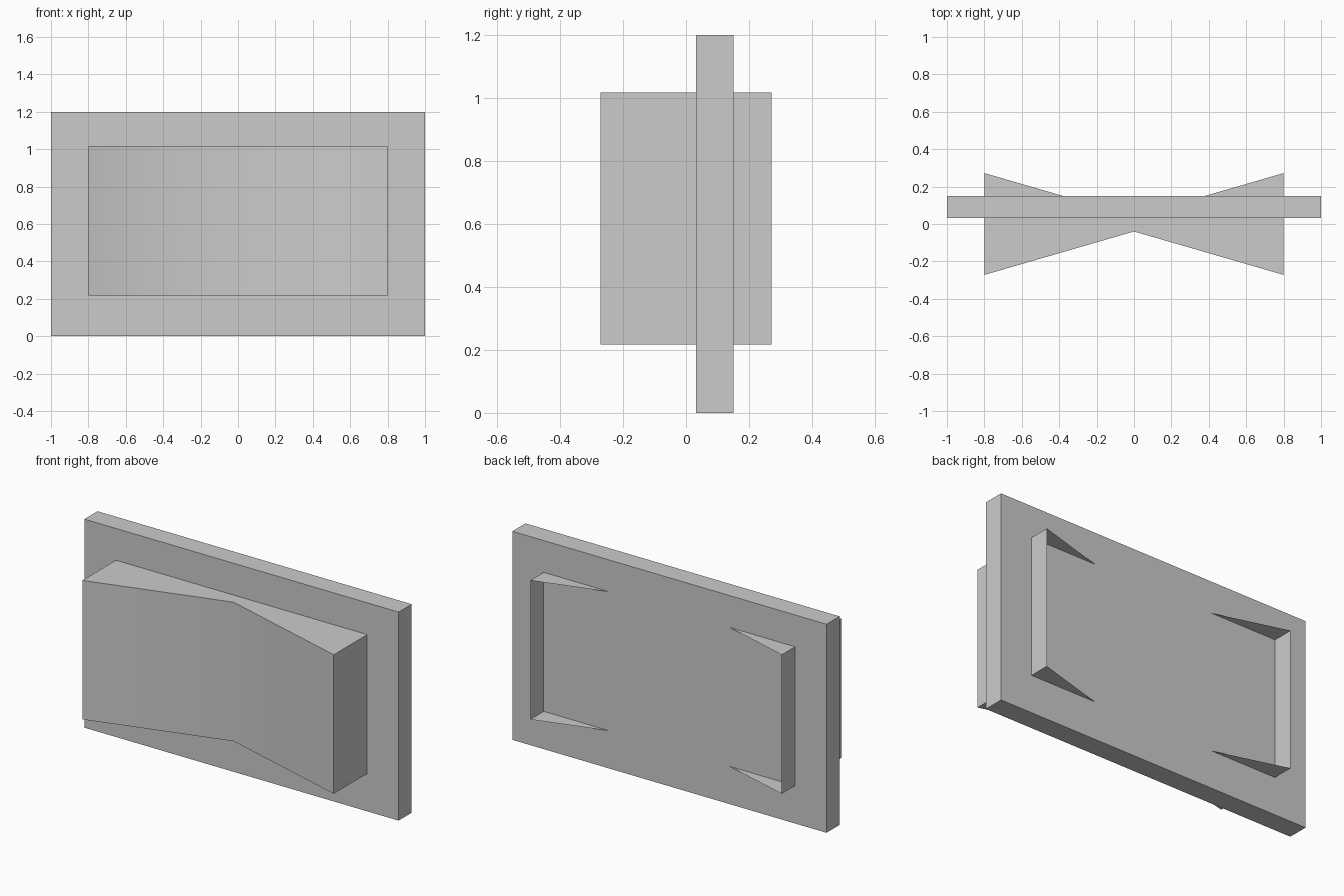
import bpy, bmesh, math

if "Cube" in bpy.data.objects:
    bpy.data.objects.remove(bpy.data.objects["Cube"])


def make_object(name, bm):
    mesh = bpy.data.meshes.new(name)
    bm.normal_update()
    bm.to_mesh(mesh)
    bm.free()
    obj = bpy.data.objects.new(name, mesh)
    bpy.context.collection.objects.link(obj)
    return obj


def prism(name, outline, z0, z1, open_sides=()):
    """Extrude a counter-clockwise outline upward; listed sides stay open."""
    bm = bmesh.new()
    low = [bm.verts.new((x, y, z0)) for x, y in outline]
    high = [bm.verts.new((x, y, z1)) for x, y in outline]
    n = len(outline)
    bm.faces.new(low[::-1])
    bm.faces.new(high)
    for i in range(n):
        if i not in open_sides:
            j = (i + 1) % n
            bm.faces.new((low[i], low[j], high[j], high[i]))
    # split the concave caps cleanly
    bmesh.ops.triangulate(bm, faces=[f for f in bm.faces if len(f.verts) > 4])
    return make_object(name, bm)


# Flat backing panel
prism("panel", [(-1, 0.032), (1, 0.032), (1, 0.151), (-1, 0.151)], 0, 1.2)

# Bow-tie shell through the panel: V front, straight ends, open at the back
w, d, waist = 0.8, 0.272, 0.04
shell = prism("front_shell",
              [(-w, -d), (0, -waist), (w, -d), (w, d), (0, waist), (-w, d)],
              0.217, 1.017, open_sides=(3, 4))

# The V front is softly shaded, other edges stay sharp
bpy.context.view_layer.objects.active = shell
shell.select_set(True)
bpy.ops.object.shade_smooth_by_angle(angle=math.radians(40))
